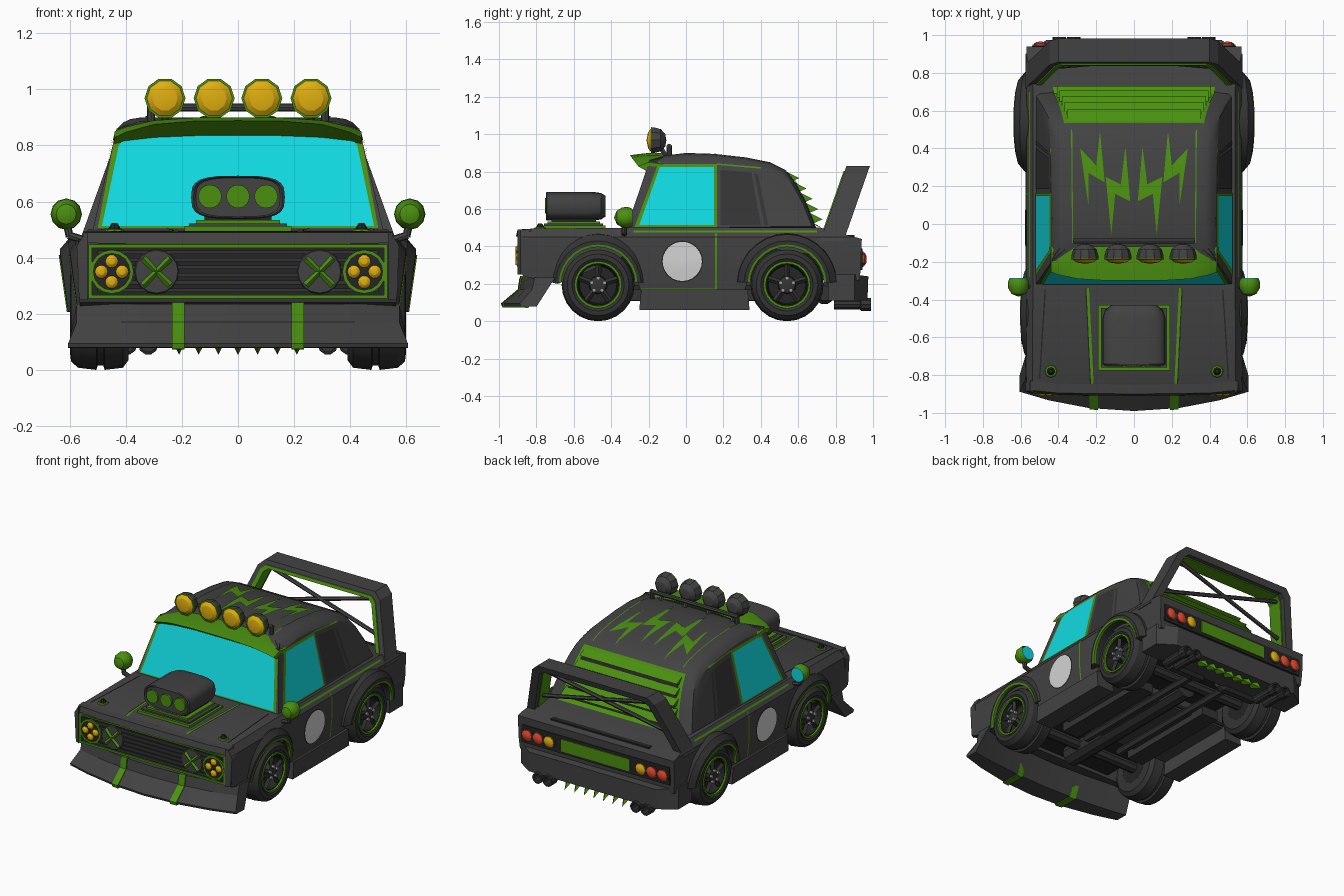
import bpy, bmesh, math
from mathutils import Vector
from mathutils.bvhtree import BVHTree

if "Cube" in bpy.data.objects:
    bpy.data.objects.remove(bpy.data.objects["Cube"])

def material(name, r, g, b):
    m = bpy.data.materials.new(name)
    m.diffuse_color = (r, g, b, 1)
    m.use_nodes = True
    m.node_tree.nodes["Principled BSDF"].inputs["Base Color"].default_value = m.diffuse_color
    return m
BODY = material("dark_grey", .055, .055, .055)
BLACK = material("black", .018, .018, .018)
TYRE = material("tyre_grey", .034, .034, .034)
GREEN = material("green", .07, .28, .005)
CYAN = material("cyan_glass", .005, .70, .75)
YELLOW = material("yellow", .75, .43, .005)
RED = material("red", .9, .07, .026)
WHITE = material("off_white", .66, .66, .66)
SILVER = material("silver", .35, .35, .35)
trees = []

def finish(bm, name, mat, mirror=False, normals=True):
    if normals:
        bmesh.ops.recalc_face_normals(bm, faces=bm.faces[:])
    me = bpy.data.meshes.new(name)
    bm.to_mesh(me)
    bm.free()
    me.materials.append(mat)
    ob = bpy.data.objects.new(name, me)
    bpy.context.collection.objects.link(ob)
    if mirror:
        ob.modifiers.new("mirror", 'MIRROR').use_mirror_merge = False
    return ob

def loft(name, sections, mat, mirror=False):
    """Skin closed sections of equal length and cap both ends."""
    bm = bmesh.new()
    rows = [[bm.verts.new(p) for p in s] for s in sections]
    n = len(rows[0])
    for a, b in zip(rows, rows[1:]):
        for i in range(n):
            bm.faces.new((a[i], a[(i + 1) % n], b[(i + 1) % n], b[i]))
    bm.faces.new(rows[0])
    bm.faces.new(rows[-1])
    return finish(bm, name, mat, mirror)

def box(name, x0, x1, y0, y1, z0, z1, mat, mirror=False):
    return loft(name, [[(x, y0, z0), (x, y1, z0), (x, y1, z1), (x, y0, z1)] for x in (x0, x1)], mat, mirror)

def lathe(name, prof, at, direction, mat, n=16, mirror=False):
    """Turn (distance, radius) pairs around a direction."""
    bm = bmesh.new()
    q = Vector(direction).to_track_quat('Z', 'Y')
    rows = [[bm.verts.new(Vector(at) + q @ Vector((r * math.cos(6.28319 * i / n), r * math.sin(6.28319 * i / n), d)))
             for i in range(n)] for d, r in prof]
    for a, b in zip(rows, rows[1:]):
        for i in range(n):
            bm.faces.new((a[i], a[(i + 1) % n], b[(i + 1) % n], b[i]))
    bmesh.ops.remove_doubles(bm, verts=bm.verts[:], dist=1e-5)
    return finish(bm, name, mat, mirror)

def tube(name, p, q, r, mat, n=8, mirror=False):
    d = Vector(q) - Vector(p)
    return lathe(name, [(0, 0), (0, r), (d.length, r), (d.length, 0)], p, d, mat, n, mirror)

def slab(name, outline, width, mat, insets=(), cuts=()):
    """Side outline (y, z) given a half width that varies over it."""
    flat = bmesh.new()
    f = flat.faces.new([flat.verts.new((0, y, z)) for y, z in outline])
    for t in insets:
        flat.normal_update()
        bmesh.ops.inset_region(flat, faces=[f], thickness=t, use_boundary=True, use_even_offset=True)
    bmesh.ops.triangulate(flat, faces=flat.faces[:])
    for co, no in cuts:
        bmesh.ops.bisect_plane(flat, geom=flat.verts[:] + flat.edges[:] + flat.faces[:], plane_co=co, plane_no=no)
    bm = bmesh.new()
    pair = {v: [bm.verts.new((s * width(v.co.y, v.co.z), v.co.y, v.co.z)) for s in (-1, 1)] for v in flat.verts}
    for f in flat.faces:
        for s in (0, 1):
            bm.faces.new([pair[v][s] for v in f.verts])
    for e in flat.edges:
        if len(e.link_faces) == 1:
            (a, b), (c, d) = pair[e.verts[0]], pair[e.verts[1]]
            bm.faces.new((a, b, d, c))
    flat.free()
    bmesh.ops.recalc_face_normals(bm, faces=bm.faces[:])
    trees.append(BVHTree.FromBMesh(bm))
    return finish(bm, name, mat)

VIEW = {'x': (lambda u, v: (2, u, v), (-1, 0, 0)), 'z': (lambda u, v: (u, v, 2), (0, 0, -1)),
        'y': (lambda u, v: (u, -2, v), (0, 1, 0)), 'r': (lambda u, v: (u, 2, v), (0, -1, 0))}
def drape(name, polys, mat, axis, off=.004, mirror=True):
    """Lay flat painted shapes onto the body and cabin."""
    bm = bmesh.new()
    for p in polys:
        bm.faces.new([bm.verts.new((u, v, 0)) for u, v in p])
    bmesh.ops.triangulate(bm, faces=bm.faces[:])
    for no in ((1, 0, 0), (0, 1, 0)):
        for k in range(-25, 26):
            bmesh.ops.bisect_plane(bm, geom=bm.verts[:] + bm.edges[:] + bm.faces[:],
                                   plane_co=Vector(no) * k * .04, plane_no=no)
    start, d = VIEW[axis]
    d = Vector(d)
    for v in bm.verts:
        o = Vector(start(v.co.x, v.co.y))
        hits = [h for h in (t.ray_cast(o, d) for t in trees) if h[0]]
        hits = hits or [t.find_nearest(o + d * 1.5) for t in trees]
        v.co = min(hits, key=lambda h: h[3])[0] - d * off
    bm.normal_update()
    for f in bm.faces:
        if f.normal.dot(d) > 0:
            f.normal_flip()
    return finish(bm, name, mat, mirror, False)

def line(pts, w):
    out = []
    for a, b in zip(pts, pts[1:]):
        a, b = Vector(a), Vector(b)
        n = (b - a).normalized().orthogonal() * w / 2
        out.append([a + n, b + n, b - n, a - n])
    return out

# lower body with wheel openings
AXLES = {"front": (-.47, .60), "rear": (.54, .635)}
def opening(y):
    return [(y - .215 * math.cos(a), .2 + .215 * math.sin(a)) for a in (math.pi * i / 12 for i in range(13))]
outline = ([(-.87, .24)] + opening(-.47) + [(-.24, .15), (.31, .15)] + opening(.54)
           + [(.93, .22), (.94, .44), (.72, .5), (-.3, .5), (-.83, .495), (-.88, .475), (-.88, .26)])
slab("body", outline, lambda y, z: .57 - .7 * max(0, z - .45) - .1 * max(0, .3 - z), BODY,
     cuts=[((0, 0, .45), (0, 0, 1)), ((0, 0, .3), (0, 0, 1))])

# cabin with rounded roof shoulders
ROOF = [(-.32, .49), (-.195, .86), (-.12, .885), (0, .9), (.15, .895), (.32, .876), (.45, .85), (.53, .81), (.585, .74), (.64, .64), (.7, .49)]
def cabin_width(y, z):
    w = .52 - .236 * (z - .49)
    if y < -.17:
        return w
    for (a, za), (b, zb) in zip(ROOF, ROOF[1:]):
        if a <= y <= b:
            k = 1 - min(1, max(0, (za + (zb - za) * (y - a) / (b - a) - z) / .05))
            return w - .08 * (1 - math.sqrt(1 - k * k))
    return w - .08
slab("cabin", ROOF, cabin_width, BODY, insets=(.006, .012, .025))

# windows and painted trim
drape("windscreen_frame", [[(-.5, .505), (.5, .505), (.435, .85), (-.435, .85)]], GREEN, 'y', .004, False)
drape("windscreen", [[(-.485, .512), (.485, .512), (.425, .8), (.39, .845), (-.39, .845), (-.425, .8)]], CYAN, 'y', .009, False)
drape("door_window_frame", [[(-.275, .505), (-.15, .84), (.165, .84), (.165, .505)]], GREEN, 'x')
drape("door_window", [[(-.25, .515), (-.14, .825), (.15, .825), (.15, .515)]], CYAN, 'x', .008)
drape("rear_side_window", [[(.185, .515), (.185, .81), (.35, .795), (.4, .515)],
                           [(.365, .79), (.385, .785), (.44, .515), (.42, .515)]], TYRE, 'x')
drape("side_trim", line([(-.28, .48), (.7, .48)], .01) + line([(.16, .17), (.16, .47)], .01)
      + line([(-.24, .168), (.16, .168)], .012) + line([(.165, .84), (.4, .82)], .008), GREEN, 'x')
lap = [(-.02 + math.cos(a) * .105, .32 + math.sin(a) * .105) for a in (math.tau * i / 24 for i in range(24))]
drape("door_roundel_rim", [[(-.02 + (y + .02) * 1.06, .32 + (z - .32) * 1.06) for y, z in lap]], BLACK, 'x')
drape("door_roundel", [lap], WHITE, 'x', .008)
drape("roof_bolts", [[(-.24, .09), (-.285, .40), (-.2, .31), (-.18, .49), (-.155, .22), (-.24, .27)],
                     [(-.12, -.06), (-.15, .25), (-.07, .21), (-.045, .41), (-.02, .12), (-.1, .16)]], GREEN, 'z')
drape("roof_lines", line([(.325, -.1), (.33, .5)], .006), GREEN, 'z')
drape("hood_lines", line([(.22, -.86), (.245, -.34)], .014), GREEN, 'z')
drape("hood_seams", line([(.23, -.86), (.255, -.34)], .006) + line([(.5, -.82), (.47, -.35)], .007), BLACK, 'z')

# rear window louvres
drape("louvre_frame", [[(-.43, .5), (.43, .5), (.37, .81), (-.37, .81)]], GREEN, 'r', .004, False)
drape("louvre_backing", [[(-.4, .515), (.4, .515), (.35, .785), (-.35, .785)]], BLACK, 'r', .008, False)
for i in range(5):
    z, w = .8 - .055 * i, .355 + .013 * i
    y = (.535, .575, .607, .637, .66)[i]
    loft("louvre_slat", [[(x, y, z), (x, y + .07, z - .035), (x, y + .025, z - .055)] for x in (-w, w)], GREEN)

# wheel arches and wheels
for end, (y, x) in AXLES.items():
    def arc(sec):
        return [[(px - .03 * (1 - math.sin(a)), y + r * math.cos(a), .2 + r * math.sin(a)) for r, px in sec]
                for a in (math.radians(2 + 176 * i / 14) for i in range(15))]
    loft(end + "_arch", arc([(.2, x - .1), (.2, x), (.23, x), (.265, x - .03), (.275, .5)]), TYRE, True)
    loft(end + "_arch_edge", arc([(.197, x - .012), (.197, x + .002), (.21, x + .004), (.21, x - .012)]), GREEN, True)
    c = (.39, y, .195)
    lathe(end + "_tyre", [(0, .1), (0, .16), (.02, .187), (.085, .195), (.09, .18), (.11, .18), (.115, .195),
                          (.18, .187), (.205, .165), (.208, .14), (.195, .122), (.12, .12)], c, (1, 0, 0), TYRE, 24, True)
    lathe(end + "_rim_ring", [(.19, .126), (.206, .126), (.206, .114), (.195, .112)], c, (1, 0, 0), GREEN, 24, True)
    lathe(end + "_rim", [(.0, 0), (.0, .1), (.195, .115), (.195, .108), (.13, .1), (.13, 0)], c, (1, 0, 0), BLACK, 20, True)
    lathe(end + "_hub", [(.13, .05), (.19, .045), (.195, .03), (.195, 0)], c, (1, 0, 0), TYRE, 12, True)
    for i in range(5):
        a = math.tau * i / 5 + .3
        s, t = math.cos(a), math.sin(a)
        tube(end + "_spoke", (.57, y + .03 * s, .195 + .03 * t), (.57, y + .115 * s, .195 + .115 * t), .016, TYRE, 4, True)
        tube(end + "_wheel_bolt", (.58, y + .036 * s, .195 + .036 * t), (.597, y + .036 * s, .195 + .036 * t), .011, SILVER, 6, True)
    tube(end + "_axle", (-.4, y, .19), (.4, y, .19), .035, TYRE)

# sills and underbody
loft("sill", [[(x, -.25, .06), (x, .34, .06), (x, .33, .17), (x, -.24, .17)] for x in (.45, .575)], BODY, True)
box("floor", -.36, .36, -.84, .9, .22, .46, BLACK)
box("floor_pan", -.54, .54, -.24, .32, .16, .25, BLACK)
tube("gearbox", (0, -.6, .19), (0, .5, .19), .07, TYRE, 10)
box("chassis_rail", .2, .32, -.3, .42, .11, .17, TYRE, True)
lathe("silencer", [(0, 0), (.0, .04), (.03, .06), (.27, .06), (.3, .04), (.3, 0)], (.06, .74, .15), (1, 0, 0), TYRE, 10, True)
tube("exhaust_run", (.13, -.3, .13), (.13, .72, .13), .025, TYRE, 6, True)

# front spoiler with two stripes
def spoiler(x, o=0):
    k = (x / .6) ** 2
    s = 1 - .05 * (abs(x) > .59)
    return [(x * s, -.89 + .08 * k - o, .235 + o), (x * s, -.9 + .075 * k - o, .17), (x, -.99 + .1 * k - o, .095),
            (x, -.985 + .1 * k - o, .08 - o), (x, -.85 + .05 * k, .078 - o), (x * s, -.78 + .08 * k, .235 + o)]
loft("front_spoiler", [spoiler(x) for x in (-.605, -.45, -.24, 0, .24, .45, .605)], BODY)
loft("spoiler_stripe", [spoiler(x, .006) for x in (.19, .235)], GREEN, True)

# grille and lamps
box("grille_panel", -.525, .525, -.888, -.86, .262, .438, BLACK)
for z in (.255, .435):
    box("grille_frame_rail", -.53, .53, -.897, -.86, z, z + .012, GREEN)
box("grille_frame_end", .52, .532, -.897, -.86, .255, .447, GREEN, True)
for i in range(6):
    box("grille_bar", -.5, .5, -.894, -.88, .278 + .027 * i, .291 + .027 * i, TYRE)
loft("hood_lip", [[(x, y, .452), (x, y + .06, .452), (x, y + .06, .494), (x, y + .01, .49)]
                  for x, y in ((-.55, -.89), (-.4, -.905), (0, -.91), (.4, -.905), (.55, -.89))], BODY)
drape("hood_edge_trim", [[(-.5, .449), (.5, .449), (.5, .453), (-.5, .453)]], GREEN, 'y', .03, False)
loft("fender_nose", [[(.534, -.9, z), (w, -.885, z), (w, -.84, z), (.534, -.84, z)]
                     for z, w in ((.25, .565), (.44, .575), (.49, .545))], BODY, True)
F = (0, -1, 0)
lathe("headlamp", [(0, .07), (.015, .07), (.015, 0)], (.45, -.88, .35), F, BLACK, 16, True)
lathe("headlamp_ring", [(0, .078), (.02, .078), (.02, .067), (.01, .067)], (.45, -.88, .35), F, GREEN, 16, True)
for i in range(4):
    s, t = math.cos(i * math.pi / 2) * .037, math.sin(i * math.pi / 2) * .037
    lathe("headlamp_bulb", [(0, .023), (.015, .023), (.024, .012), (.026, 0)], (.45 + s, -.885, .35 + t), F, YELLOW, 10, True)
lathe("fog_lamp", [(0, .07), (.01, .08), (.018, .076), (.022, 0)], (.29, -.88, .35), F, BODY, 16, True)
for s in (-1, 1):
    tube("fog_lamp_cross", (.29 - .048 * s, -.899, .302), (.29 + .048 * s, -.899, .398), .012, GREEN, 4, True)
lathe("hood_pin", [(0, .035), (.008, .03), (.01, .02)], (.44, -.78, .493), (0, 0, 1), GREEN, 8, True)
lathe("hood_pin_cap", [(0, .024), (.014, .02), (.03, .01), (.03, 0)], (.44, -.78, .493), (0, 0, 1), BLACK, 8, True)

# engine blower on the hood
def pill(y, k):
    return [(.167 * k * math.copysign(abs(math.cos(a)) ** .6, math.cos(a)), y,
             .615 + .077 * k * math.copysign(abs(math.sin(a)) ** .6, math.sin(a))) for a in (math.tau * i / 24 for i in range(24))]
box("blower_base", -.19, .19, -.775, -.43, .49, .512, GREEN)
box("blower_plate", -.175, .175, -.76, -.445, .51, .522, BODY)
box("blower_gasket", -.15, .15, -.74, -.46, .522, .534, GREEN)
box("blower_neck", -.12, .12, -.72, -.48, .53, .57, BLACK)
loft("blower", [pill(-.74, .9), pill(-.748, .95), pill(-.742, 1), pill(-.5, 1), pill(-.455, .92), pill(-.43, .72)], BODY)
for x in (-.1, 0, .1):
    lathe("blower_intake", [(0, .042), (.012, .042), (.012, 0)], (x, -.743, .618), F, GREEN, 16)

# sun visor
def visor(x):
    k = (x / .44) ** 4
    return [(x, -.3 + .045 * k, .888 - .06 * k), (x, -.2, .9 - .05 * k), (x, -.12, .9 - .06 * k), (x, -.17, .84 - .03 * k), (x, -.215, .835 - .03 * k)]
loft("visor", [visor(x) for x in (-.44, -.4, -.3, -.15, 0, .15, .3, .4, .44)], GREEN)

# roof lamps on a bar
tube("lamp_bar", (-.32, -.09, .935), (.32, -.09, .935), .014, BODY)
tube("lamp_bar_foot", (.31, -.09, .94), (.31, -.09, .86), .014, BODY, 8, True)
for x in (.085, .26):
    p = (x, -.105, .968)
    lathe("roof_lamp", [(0, 0), (.006, .035), (.03, .062), (.065, .072), (.08, .072)], p, F, BODY, 10, True)
    lathe("roof_lamp_rim", [(.077, .073), (.083, .073), (.083, .062)], p, F, GREEN, 10, True)
    lathe("roof_lamp_glass", [(.082, .066), (.098, .045), (.106, 0)], p, F, YELLOW, 10, True)
    tube("roof_lamp_stem", (x, -.13, .92), (x, -.1, .87), .014, BODY, 6, True)

# door mirrors
lathe("mirror_shell", [(0, .048), (.02, .056), (.05, .054), (.08, .036), (.095, 0)], (.612, -.29, .555), F, GREEN, 12, True)
lathe("mirror_glass", [(0, 0), (0, .046), (.01, .046)], (.612, -.287, .555), F, CYAN, 12, True)
tube("mirror_arm", (.54, -.33, .46), (.605, -.33, .48), .014, BODY, 8, True)
tube("mirror_stem", (.6, -.33, .475), (.612, -.33, .53), .014, BODY, 8, True)

# rear bumper, lamps and exhausts
slab("rear_bumper", [(.76, .11), (.9, .11), (.97, .11), (.975, .24), (.9, .25), (.76, .25)],
     lambda y, z: .575 - 1.5 * max(0, y - .9), BODY, cuts=[((0, .9, 0), (0, 1, 0))])
box("rear_panel", -.54, .54, .92, .943, .275, .39, BLACK)
box("rear_plate", -.25, .25, .93, .949, .292, .372, GREEN)
for x, m in ((.495, RED), (.415, RED), (.335, YELLOW)):
    lathe("tail_lamp_ring", [(0, .042), (.02, .042), (.02, .03)], (x, .93, .332), (0, 1, 0), BODY, 12, True)
    lathe("tail_lamp", [(0, .035), (.025, .035), (.034, .02), (.036, 0)], (x, .93, .332), (0, 1, 0), m, 12, True)
for x in (.32, .395):
    lathe("exhaust_pipe", [(0, 0), (0, .028), (.14, .028), (.145, .036), (.2, .036), (.2, .026), (.12, .026), (.12, 0)],
          (x, .79, .09), (0, 1, 0), TYRE, 10, True)
for i in range(7):
    lathe("diffuser_spike", [(0, 0), (0, .036), (.105, 0)], (-.21 + .07 * i, .89, .125), (0, .6, -.55), GREEN, 4)

# rear wing frame, green inner trim and cross braces
def wing(pts, y0, y1):
    return [[(x, y + .35 * (z - .45), z) for x, z, y in ((a, b, y0), (a, b, y1), (c, d, y1), (c, d, y0))] for a, b, c, d in pts]
def both(half):
    return [(-a, b, -c, d) for a, b, c, d in half] + half[::-1]
loft("wing_frame", wing(both([(.575, .43, .52, .43), (.445, .79, .4, .765), (.4, .83, .37, .79)]), .725, .85), BODY)
loft("wing_trim", wing(both([(.54, .43, .514, .43), (.42, .772, .395, .76), (.385, .803, .366, .784)]), .719, .82), GREEN)
tube("wing_brace", (-.46, .83, .56), (.4, .9, .77), .013, BODY, 6, True)

bpy.ops.object.select_all(action='SELECT')
bpy.context.view_layer.objects.active = bpy.context.selected_objects[0]
bpy.ops.object.shade_smooth_by_angle(angle=math.radians(28))
